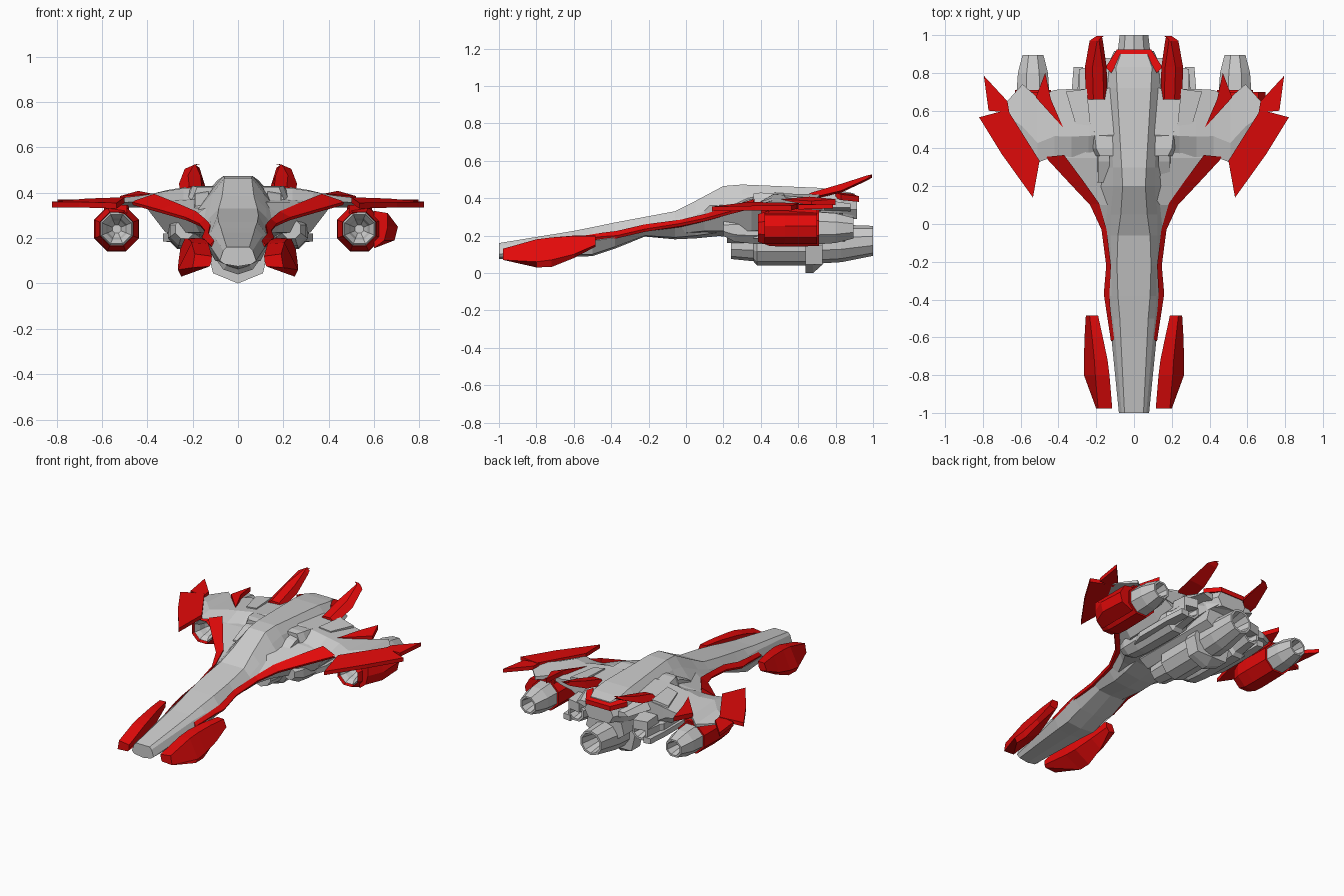
import bpy, bmesh, math

red = bpy.data.materials.new("red_paint")
red.diffuse_color = (0.76, 0.003, 0.003, 1)


def loft(name, rings, paint=None, mirror=False, caps=True):
    """Skin a row of equal-length closed rings of 3D points."""
    bm = bmesh.new()
    rows = [[bm.verts.new(p) for p in r] for r in rings]
    n = len(rows[0])
    for a, b in zip(rows, rows[1:]):
        for i in range(n):
            j = (i + 1) % n
            bm.faces.new((a[i], a[j], b[j], b[i]))
    if caps:
        bm.faces.new(rows[0][::-1])
        bm.faces.new(rows[-1])
    bmesh.ops.recalc_face_normals(bm, faces=bm.faces)
    me = bpy.data.meshes.new(name)
    bm.to_mesh(me)
    bm.free()
    ob = bpy.data.objects.new(name, me)
    bpy.context.collection.objects.link(ob)
    if paint:
        me.materials.append(paint)
    if mirror:
        ob.modifiers.new("mirror", 'MIRROR').use_mirror_merge = False
    return ob


def sym(y, half):
    """Full ring at y from a right-hand half profile of (x, z)."""
    left = [(-x, y, z) for x, z in reversed(half) if x > 0]
    return [(x, y, z) for x, z in half] + left


def tube(name, cx, profile, sides=8, paint=None, mirror=False, caps=True):
    """Faceted body of revolution along y, profile of (y, radius, z centre)."""
    rings = []
    for y, r, cz in profile:
        angles = [2 * math.pi * (i + 0.5) / sides for i in range(sides)]
        rings.append([(cx + r * math.cos(a), y, cz + r * math.sin(a)) for a in angles])
    return loft(name, rings, paint, mirror, caps)


def plate(name, pts, thick, paint=None, mirror=True):
    """Flat slab from an outline of 3D points, thickened downward."""
    return loft(name, [pts, [(x, y, z - thick) for x, y, z in pts]], paint, mirror)


# Long neck, cockpit and spine
hull = [
    (-1.0, [(.05, .16), (.065, .145), (.08, .10), (.06, .085), (0, .075)]),
    (-.60, [(.07, .225), (.10, .20), (.12, .16), (.09, .10), (0, .088)]),
    (-.50, [(.075, .245), (.11, .21), (.135, .17), (.10, .10), (0, .09)]),
    (-.38, [(.085, .27), (.12, .225), (.155, .19), (.10, .14), (0, .13)]),
    (-.22, [(.09, .30), (.12, .25), (.13, .225), (.09, .20), (0, .195)]),
    (-.06, [(.085, .33), (.125, .29), (.155, .255), (.10, .19), (0, .18)]),
    (.05, [(.07, .385), (.125, .33), (.175, .275), (.11, .20), (0, .185)]),
    (.20, [(.06, .465), (.11, .40), (.18, .32), (.13, .22), (0, .20)]),
    (.30, [(.065, .473), (.11, .42), (.17, .33), (.14, .22), (0, .20)]),
    (.72, [(.09, .455), (.14, .40), (.16, .34), (.14, .26), (0, .24)]),
    (.83, [(.095, .44), (.125, .40), (.14, .34), (.12, .28), (0, .27)]),
    (.90, [(.07, .425), (.085, .39), (.10, .34), (.09, .30), (0, .29)]),
]
loft("fuselage", [sym(y, h) for y, h in hull])

# Flared belly that blends neck into wings
belly = [
    (-.05, [(.09, .30), (.155, .26), (.10, .21), (0, .19)]),
    (.10, [(.09, .36), (.205, .295), (.17, .225), (0, .20)]),
    (.35, [(.12, .375), (.42, .355), (.32, .225), (0, .19)]),
    (.60, [(.14, .40), (.42, .365), (.31, .235), (0, .19)]),
    (.71, [(.14, .40), (.42, .365), (.26, .27), (0, .24)]),
]
loft("belly", [sym(y, h) for y, h in belly])

# Wings: x, leading y, trailing y, top z, bottom z
wing = [(.10, .37, .72, .43, .30), (.24, .36, .715, .42, .30), (.33, .355, .715, .405, .32),
        (.42, .36, .71, .388, .335), (.51, .325, .67, .378, .335),
        (.59, .42, .74, .37, .335), (.685, .56, .635, .362, .34)]
loft("wing", [[(x, a, (t + b) / 2), (x, a + .3 * (c - a), t), (x, c, t - .015), (x, c, b)]
              for x, a, c, t, b in wing], mirror=True)

# Red wing tips, trailing spikes and small fins
plate("wing_tip", [(.535, .14, .355), (.70, .37, .36), (.82, .565, .36), (.67, .605, .374),
                   (.50, .335, .38)], .025, red)
plate("rear_spike", [(.77, .60, .365), (.795, .785, .37), (.67, .65, .37), (.66, .59, .37)],
      .025, red)
plate("wing_fin", [(.375, .51, .395), (.44, .66, .408), (.47, .80, .395), (.52, .67, .385)],
      .03, red)

# Red strip along the leading edges: outer point then inner point
edge = [((.122, -.62, .17), (.105, -.61, .19)), ((.148, -.45, .195), (.125, -.45, .215)),
        ((.16, -.37, .20), (.13, -.37, .225)), ((.147, -.22, .235), (.122, -.22, .26)),
        ((.172, -.03, .265), (.145, -.03, .285)), ((.232, .10, .292), (.185, .11, .318)),
        ((.345, .22, .325), (.27, .23, .355)), ((.47, .355, .36), (.37, .365, .395))]
loft("leading_edge", [[o, i, (i[0], i[1], i[2] - .04), (o[0] - .008, o[1], o[2] - .015)]
                      for o, i in edge], red, True)

# Red nose pods with slanted sides
pod = [(-.978, (.115, .12), (.19, .13), (.20, .07), (.125, .075)),
       (-.80, (.13, .175), (.205, .18), (.265, .06), (.25, .03)),
       (-.72, (.14, .19), (.21, .19), (.265, .07), (.25, .032)),
       (-.60, (.165, .20), (.222, .198), (.262, .10), (.24, .08)),
       (-.485, (.19, .20), (.235, .198), (.255, .15), (.21, .14))]
loft("nose_pod", [[(x, y, z) for x, z in
                   [a, b, c, d, (a[0] + .003, a[1] * .4 + d[1] * .6)]]
                  for y, a, b, c, d in pod], red, True)

# Wing nacelles: grey core, red shell, pylon
Z = .24
tube("nacelle_core", .535, [(.50, .02, Z), (.47, .04, Z), (.43, .05, Z), (.40, .07, Z),
     (.43, .085, Z), (.71, .093, Z), (.80, .086, Z), (.895, .06, Z), (.895, .048, Z),
     (.80, .03, Z)], mirror=True)
tube("nacelle_shell", .535, [(.46, .075, Z), (.385, .08, Z), (.45, .104, Z), (.53, .107, Z),
     (.71, .104, Z), (.71, .08, Z)], paint=red, mirror=True, caps=False)
plate("nacelle_pylon", [(.49, .40, .345), (.58, .44, .345), (.59, .70, .345), (.48, .70, .345)],
      .04, red)
# Extra armour on the right nacelle only
loft("nacelle_armour", [[(.60, y, .32), (.66, y, .31), (.67 + w, y, .25), (.655 + w, y, .19),
                         (.60, y, .155)] for y, w in [(.42, -.01), (.53, .035), (.70, .025)]], red)

# Main engine under the tail
tube("main_engine", 0, [(.24, .075, .15), (.36, .085, .148), (.38, .11, .15), (.65, .11, .15),
     (.70, .103, .153), (.83, .10, .158), (1.0, .08, .172), (1.0, .066, .172),
     (.88, .045, .168)], sides=10)
loft("engine_collar", [sym(y, [(.10, .22), (.135, .15), (.11, .045), (0, z)])
                       for y, z in [(.64, 0), (.68, 0), (.73, .045)]])
loft("engine_mount", [sym(y, [(.12, .28), (.14, .20), (.08, .16)]) for y in (.22, .85)])

# Side engines beside the main one
tube("side_engine", .235, [(.20, .045, .24), (.26, .07, .232), (.36, .08, .23), (.68, .085, .23),
     (.70, .07, .235), (.82, .06, .245), (.82, .045, .245), (.75, .03, .245)], mirror=True)
loft("side_rail", [[(.27, y, .22), (x, y, .22), (x, y, .185), (.27, y, .18)]
                   for y, x in [(.36, .30), (.45, .33), (.70, .33), (.83, .32)]], mirror=True)

# Shoulder housings with intakes in front
shoulder = [(.36, .11, .21, .425), (.40, .11, .23, .43), (.66, .13, .26, .405), (.88, .12, .19, .37)]
loft("shoulder", [[(a, y, .33), (a, y, t), (b - .03, y, t), (b, y, .35)]
                  for y, a, b, t in shoulder], mirror=True)
loft("intake", [[(.12, y, .30), (.13, y, z), (.19, y, z - .01), (.20, y, .30)]
                for y, z in [(.22, .35), (.33, .40), (.38, .41)]], mirror=True)
plate("wing_panel", [(.23, .52, .425), (.31, .53, .412), (.36, .70, .40), (.25, .715, .42)], .02)
plate("tail_block", [(.17, .68, .33), (.29, .68, .33), (.29, .82, .32), (.20, .84, .32)], .06)

# Tail: grey housing and red lip
loft("tail_housing", [sym(y, [(w, .385), (w + .02, .34), (w - .01, .29)])
                      for y, w in [(.66, .14), (.82, .13), (.915, .085)]])
plate("tail_lip", [(-.12, .80, .43), (-.15, .83, .42), (-.09, .925, .41), (.09, .925, .41),
                   (.15, .83, .42), (.12, .80, .43), (.07, .885, .425), (-.07, .885, .425)],
      .03, red, mirror=False)

# Upswept red tail fins
fin = [(.66, .14, .255, .425, .39), (.83, .145, .26, .475, .43), (.97, .165, .235, .52, .495),
       (.995, .17, .20, .525, .51)]
loft("tail_fin", [[(a, y, b), (a + .02, y, t), (c - .04, y, t + .002), (c, y, b + .01)]
                  for y, a, c, t, b in fin], red, True)
